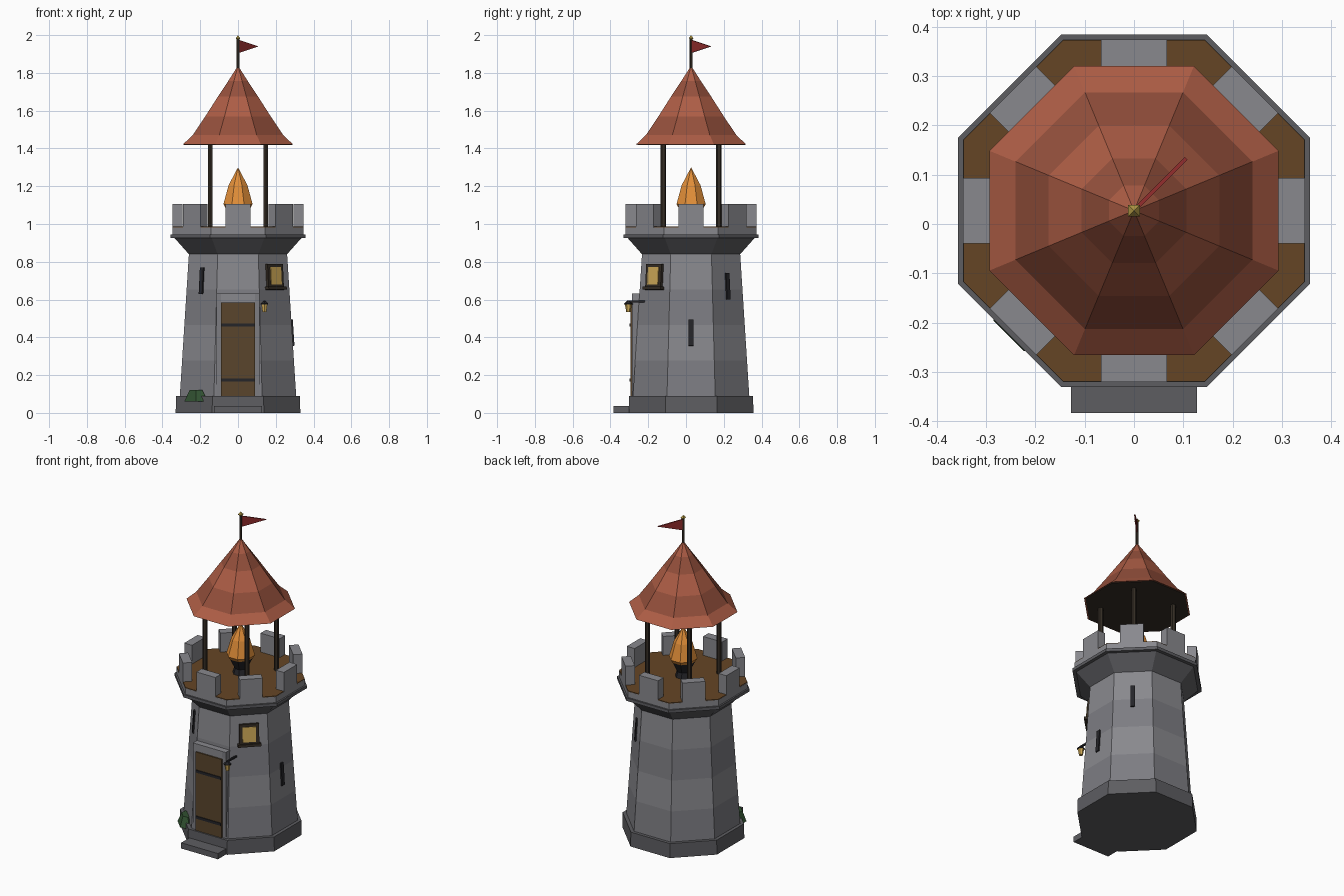
import bpy, bmesh, math
from mathutils import Matrix, Vector

if "Cube" in bpy.data.objects:
    bpy.data.objects.remove(bpy.data.objects["Cube"])

CY = 0.027  # tower axis
AXIS = Matrix.Translation((0, CY, 0))


def mat(name, rgb):
    m = bpy.data.materials.new(name)
    m.diffuse_color = (*rgb, 1)
    m.use_nodes = True
    m.node_tree.nodes["Principled BSDF"].inputs["Base Color"].default_value = m.diffuse_color
    return m


STONE = mat("stone", (0.25, 0.25, 0.27))
STONE2 = mat("stone_shade", (0.205, 0.205, 0.225))
DARK = mat("dark_stone", (0.11, 0.11, 0.12))
TILE = mat("tile", (0.42, 0.11, 0.06))
TILE2 = mat("tile_shade", (0.30, 0.08, 0.045))
PLANK = mat("plank", (0.13, 0.06, 0.018))
DOOR = mat("door_wood", (0.10, 0.06, 0.025))
TIMBER = mat("timber", (0.035, 0.026, 0.018))
IRON = mat("iron", (0.018, 0.018, 0.022))
GLOW = mat("glow", (0.65, 0.42, 0.10))
FIRE = mat("fire", (0.75, 0.27, 0.04))
GOLD = mat("gold", (0.45, 0.32, 0.06))
CLOTH = mat("cloth", (0.28, 0.025, 0.025))
LEAF = mat("leaf", (0.03, 0.08, 0.03))


def finish(name, bm, mats):
    bmesh.ops.recalc_face_normals(bm, faces=bm.faces)
    me = bpy.data.meshes.new(name)
    bm.to_mesh(me)
    bm.free()
    for m in mats:
        me.materials.append(m)
    ob = bpy.data.objects.new(name, me)
    bpy.context.collection.objects.link(ob)
    return ob


def lathe(name, profile, mats, sides=8, matrix=AXIS):
    """Faceted turned solid; profile is (apothem, z), bands cycle through mats."""
    bm = bmesh.new()
    rings = []
    for r, z in profile:
        r /= math.cos(math.pi / sides)
        n = 1 if r == 0 else sides
        rings.append([bm.verts.new(matrix @ Vector((
            r * math.cos((i + .5) * math.tau / sides),
            r * math.sin((i + .5) * math.tau / sides), z))) for i in range(n)])
    for k, (a, b) in enumerate(zip(rings, rings[1:])):
        for i in range(sides):
            j = (i + 1) % sides
            vs = [a[i % len(a)], a[j % len(a)], b[j % len(b)], b[i % len(b)]]
            f = bm.faces.new(list(dict.fromkeys(vs)))
            f.material_index = k % len(mats)
    for ring in (rings[0], rings[-1]):
        if len(ring) > 2:
            bm.faces.new(ring)
    return finish(name, bm, mats)


def box(name, deg, r, t, z, size, m, tilt=0):
    """Box on the wall facing deg: r outward, t sideways, size (depth, width, height)."""
    M = (AXIS @ Matrix.Rotation(math.radians(deg), 4, 'Z')
         @ Matrix.Translation((r, t, z)) @ Matrix.Rotation(tilt, 4, 'Y'))
    bm = bmesh.new()
    bmesh.ops.create_cube(bm, size=1, matrix=M @ Matrix.Diagonal((*size, 1)))
    return finish(name, bm, [m])


def wall(z):
    return 0.308 - (z - 0.09) * 0.064


LEAN = -math.atan(0.064)

# Tower shell
lathe("plinth", [(.33, 0), (.328, .09)], [DARK])
lathe("tower_wall", [(wall(z), z) for z in (.085, .277, .465, .652, .845)], [STONE2, STONE])
lathe("corbel", [(.26, .84), (.338, .928)], [DARK])
lathe("cornice_band", [(.357, .926), (.357, .945)], [DARK])
lathe("parapet", [(.347, .944), (.347, .982)], [STONE])
lathe("deck", [(.346, .975), (.346, .986)], [PLANK])
for i in range(8):
    box(f"merlon_{i}", i * 45, .32, 0, 1.043, (.054, .133, .124), STONE)

# Canopy posts and roof
for i, (sx, sy) in enumerate([(1, 1), (-1, 1), (-1, -1), (1, -1)]):
    lathe(f"canopy_post_{i}", [(.013, .98), (.013, 1.44)], [TIMBER], 6,
          Matrix.Translation((sx * .147, CY + sy * .147, 0)))
lathe("roof", [(.293, 1.42), (.24, 1.47), (.173, 1.57), (.106, 1.675),
               (.051, 1.758), (0, 1.838)], [TILE, TILE2])
lathe("roof_underside", [(.285, 1.417), (.285, 1.421)], [TIMBER])

# Flagpole, finial and pennant
lathe("flagpole", [(.007, 1.8), (.007, 1.98)], [TIMBER], 6)
lathe("finial", [(0, 1.968), (.012, 1.984), (0, 2.0)], [GOLD], 4)
bm = bmesh.new()
M = AXIS @ Matrix.Rotation(math.radians(45), 4, 'Z')
sides = [[bm.verts.new(M @ Vector((x, y, z))) for x, z in
          ((0, 1.905), (.15, 1.94), (0, 1.975))] for y in (-.004, .004)]
bm.faces.new(sides[0])
bm.faces.new(sides[1])
for i in range(3):
    j = (i + 1) % 3
    bm.faces.new((sides[0][i], sides[0][j], sides[1][j], sides[1][i]))
finish("pennant", bm, [CLOTH])

# Beacon
lathe("brazier", [(.045, .98), (.035, 1.02), (.07, 1.095)], [IRON])
lathe("flame", [(.066, 1.085), (.077, 1.105), (.05, 1.205), (0, 1.3)], [FIRE])

# Doorway
box("step", -90, .36, 0, .018, (.1, .256, .036), DARK)
box("door", -90, .285, 0, .337, (.07, .18, .495), DOOR)
for s in (-1, 1):
    box("door_jamb", -90, .277, s * .102, .36, (.07, .025, .54), STONE2)
box("door_lintel", -90, .277, 0, .608, (.07, .229, .048), STONE)
for z in (.175, .465):
    box("door_strap", -90, .318, 0, z, (.014, .176, .016), IRON)

# Lantern beside the door
LM = Matrix.Translation((.14, -.305, 0))
box("lantern_bracket", -90, .29, .14, .59, (.1, .01, .01), IRON)
lathe("lantern_glass", [(.01, .535), (.016, .575)], [GLOW], 6, LM)
lathe("lantern_cap", [(.02, .573), (.02, .578), (.004, .595)], [IRON], 6, LM)

# Lit window
W = wall(.72)
box("window_frame", -45, W, 0, .725, (.03, .115, .125), TIMBER, LEAN)
box("window_pane", -45, W + .004, 0, .725, (.03, .078, .092), GLOW, LEAN)
box("window_sill", -45, W + .01, 0, .66, (.04, .135, .016), TIMBER, LEAN)

# Arrow slits
for deg, z in ((-135, .7), (45, .67), (0, .425)):
    box("arrow_slit", deg, wall(z), 0, z, (.016, .026, .14), IRON, LEAN)

# Shrub on the plinth
lathe("shrub", [(.06, .06), (.033, .12)], [LEAF], 6,
      AXIS @ Matrix.Rotation(math.radians(-135), 4, 'Z')
      @ Matrix.Translation((.314, 0, 0)) @ Matrix.Diagonal((.75, 1.25, 1, 1)))
